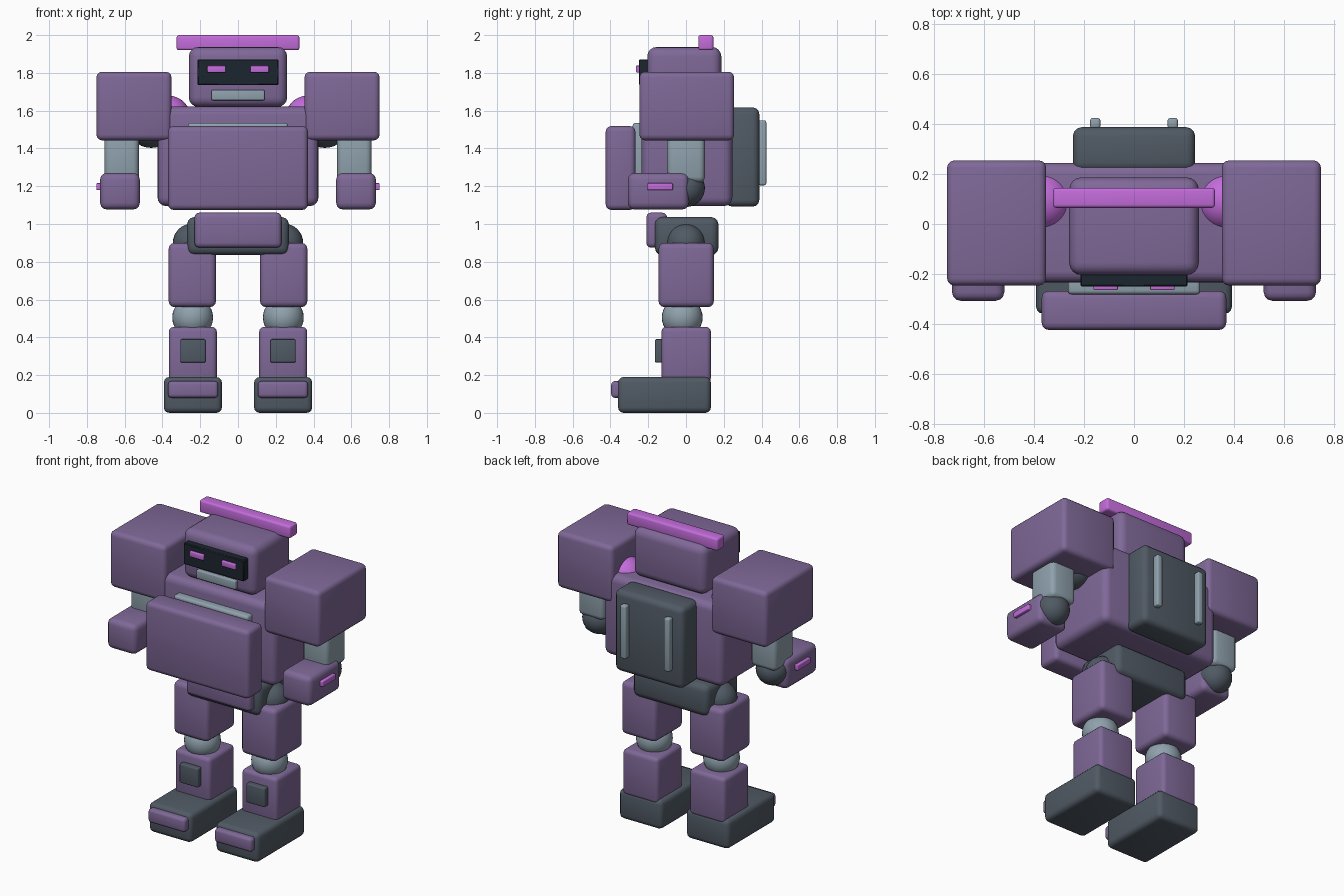
import bpy
import math

if "Cube" in bpy.data.objects:
    bpy.data.objects.remove(bpy.data.objects["Cube"])


def material(name, rgb):
    m = bpy.data.materials.new(name)
    m.diffuse_color = (*[(c / 255) ** 2.2 for c in rgb], 1)
    m.use_nodes = True
    m.node_tree.nodes["Principled BSDF"].inputs["Base Color"].default_value = m.diffuse_color
    return m


PURPLE = material("dusty purple", (126, 104, 150))
PINK = material("bright orchid", (194, 108, 218))
DARK = material("dark slate", (81, 90, 100))
STEEL = material("blue grey", (142, 160, 171))
BLACK = material("visor black", (33, 42, 50))


def box(name, x, y, z, mat, bevel=0.02, segments=3):
    """Rounded box from (min, max) ranges on each axis."""
    bpy.ops.mesh.primitive_cube_add(size=1)
    ob = bpy.context.object
    ob.name = name
    ob.location = [(a + b) / 2 for a, b in (x, y, z)]
    ob.scale = [b - a for a, b in (x, y, z)]
    bpy.ops.object.transform_apply(location=False, rotation=False, scale=True)
    mod = ob.modifiers.new("rounding", 'BEVEL')
    mod.width = bevel
    mod.segments = segments
    bpy.ops.object.modifier_apply(modifier=mod.name)
    bpy.ops.object.shade_smooth_by_angle(angle=math.radians(40))
    ob.data.materials.append(mat)
    return ob


def ball(name, loc, r, mat):
    bpy.ops.mesh.primitive_uv_sphere_add(segments=32, ring_count=16, radius=r, location=loc)
    ob = bpy.context.object
    ob.name = name
    bpy.ops.object.shade_smooth()
    ob.data.materials.append(mat)


def pair_box(name, x, y, z, mat, bevel=0.02):
    """Right-hand box and its mirror across x = 0."""
    box("right_" + name, x, y, z, mat, bevel)
    box("left_" + name, (-x[1], -x[0]), y, z, mat, bevel)


def pair_ball(name, loc, r, mat):
    ball("right_" + name, loc, r, mat)
    ball("left_" + name, (-loc[0], loc[1], loc[2]), r, mat)


# Head
box("head", (-0.26, 0.26), (-0.205, 0.187), (1.62, 1.937), PURPLE, 0.05, 4)
box("visor", (-0.215, 0.215), (-0.25, -0.18), (1.735, 1.872), BLACK, 0.005, 1)
pair_box("eye", (0.065, 0.163), (-0.265, -0.24), (1.802, 1.838), PINK, 0.005)
box("mouth_plate", (-0.14, 0.14), (-0.23, -0.18), (1.655, 1.71), STEEL, 0.006)
box("head_crest", (-0.325, 0.325), (0.065, 0.145), (1.92, 2.0), PINK, 0.013)

# Torso
box("torso", (-0.426, 0.426), (-0.235, 0.245), (1.095, 1.622), PURPLE, 0.045, 4)
box("chest_backing", (-0.265, 0.265), (-0.282, -0.2), (1.15, 1.535), STEEL, 0.015)
box("chest_plate", (-0.37, 0.37), (-0.425, -0.268), (1.075, 1.518), PURPLE, 0.028)
box("backpack", (-0.245, 0.245), (0.21, 0.388), (1.092, 1.617), DARK, 0.035)
pair_box("backpack_rail", (0.135, 0.176), (0.383, 0.425), (1.205, 1.548), STEEL, 0.01)

# Arms
pair_box("shoulder_pad", (0.352, 0.75), (-0.247, 0.255), (1.443, 1.806), PURPLE, 0.03)
pair_ball("shoulder_ball", (0.37, 0.09, 1.56), 0.12, PINK)
pair_ball("shoulder_joint", (0.46, 0.0, 1.533), 0.13, DARK)
pair_box("upper_arm", (0.525, 0.707), (-0.1, 0.1), (1.22, 1.5), STEEL, 0.03)
pair_ball("elbow", (0.62, 0.0, 1.19), 0.1, DARK)
pair_box("forearm", (0.52, 0.73), (-0.308, 0.015), (1.077, 1.27), PURPLE, 0.035)
pair_box("forearm_stripe", (0.72, 0.75), (-0.205, -0.07), (1.18, 1.216), PINK, 0.005)

# Pelvis
box("pelvis", (-0.27, 0.27), (-0.165, 0.172), (0.835, 1.037), DARK, 0.04)
box("pelvis_plate", (-0.23, 0.23), (-0.21, -0.1), (0.875, 1.06), PURPLE, 0.025)
pair_ball("hip", (0.243, 0.0, 0.9), 0.102, DARK)

# Legs
pair_box("thigh", (0.117, 0.367), (-0.145, 0.147), (0.56, 0.9), PURPLE, 0.03)
pair_ball("knee", (0.24, -0.02, 0.505), 0.108, STEEL)
pair_box("shin", (0.112, 0.366), (-0.13, 0.132), (0.16, 0.455), PURPLE, 0.025)
pair_box("shin_panel", (0.172, 0.305), (-0.165, -0.12), (0.267, 0.39), DARK, 0.008)
pair_box("foot", (0.085, 0.393), (-0.36, 0.132), (0.0, 0.19), DARK, 0.03)
pair_box("toe_cap", (0.105, 0.37), (-0.396, -0.33), (0.08, 0.168), PURPLE, 0.018)
